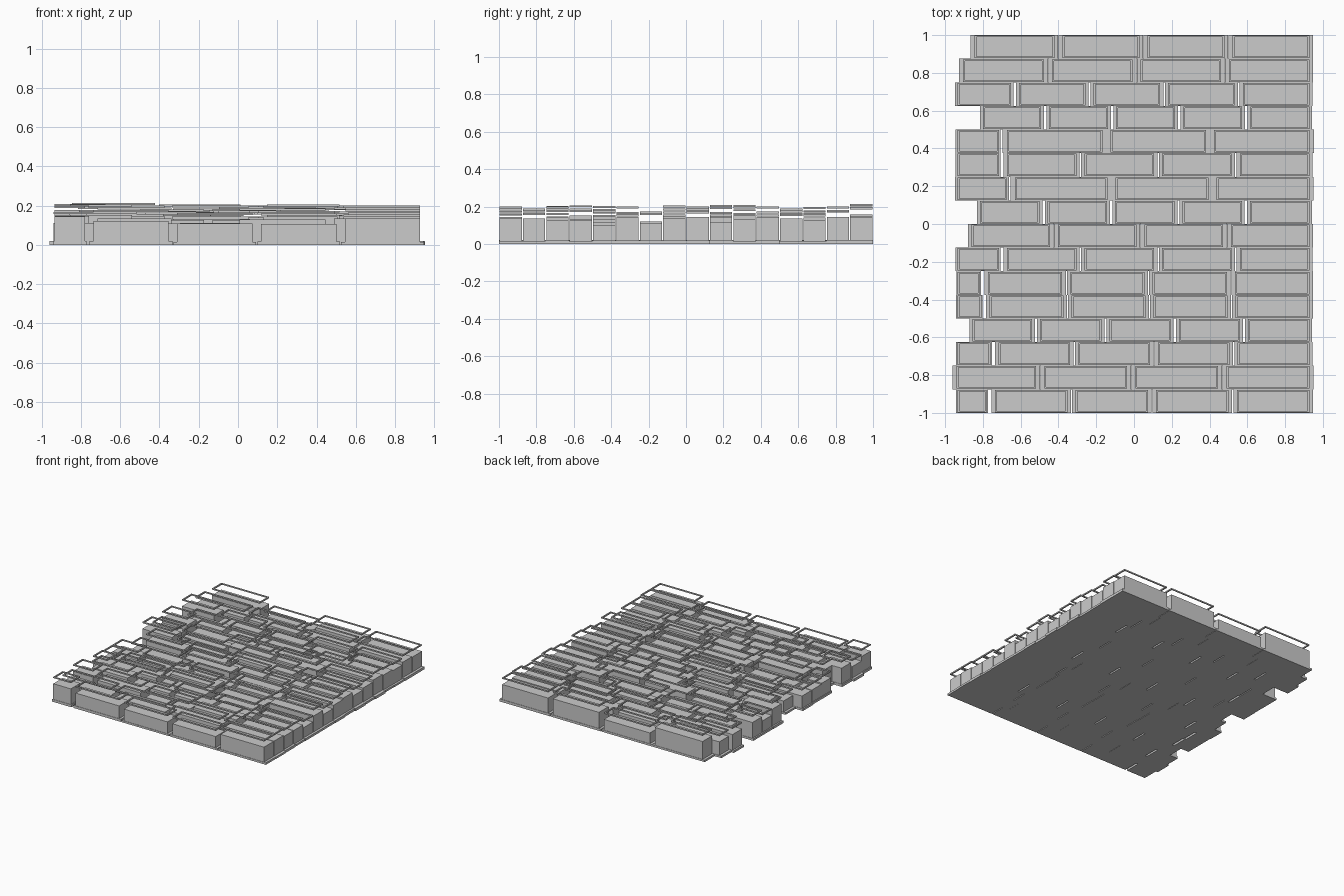
import bpy, bmesh, random

if "Cube" in bpy.data.objects:
    bpy.data.objects.remove(bpy.data.objects["Cube"])

random.seed(4)

# each row, front to back: (brick pitch, left limit, height of the right-end ring)
ROWS = [(.427, -.935, .19), (.482, -.94, .19), (.422, -.935, .18), (.367, -.855, .18),
        (.434, -.935, .155), (.436, -.935, .20), (.411, -.935, .165), (.458, -.86, .19),
        (.357, -.815, .20), (.534, -.935, .17), (.411, -.935, .185), (.548, -.935, .20),
        (.355, -.80, .19), (.395, -.935, .18), (.468, -.905, .20), (.450, -.845, .195)]
RIGHT, GAP, PITCH_Y = .928, .043, .125
BODY_Y = .119          # depth of one brick
DROP = .055            # distance from floating rim top to brick top


def new_object(name, bm):
    bmesh.ops.recalc_face_normals(bm, faces=bm.faces)
    mesh = bpy.data.meshes.new(name)
    bm.to_mesh(mesh)
    bm.free()
    obj = bpy.data.objects.new(name, mesh)
    bpy.context.collection.objects.link(obj)
    return obj


def box(bm, x0, x1, y0, y1, z0, z1):
    vs = bmesh.ops.create_cube(bm, size=1)["verts"]
    for v in vs:
        v.co = ((x0 + x1) / 2 + v.co.x * (x1 - x0),
                (y0 + y1) / 2 + v.co.y * (y1 - y0),
                (z0 + z1) / 2 + v.co.z * (z1 - z0))


def frame(bm, x0, x1, y0, y1, z0, z1, wx, wy):
    """Rectangular ring with mitred-style continuous loops."""
    loops = []
    for ax, ay, z in ((0, 0, z0), (0, 0, z1), (wx, wy, z1), (wx, wy, z0)):
        loops.append([bm.verts.new((x, y, z)) for x, y in
                      ((x0 + ax, y0 + ay), (x1 - ax, y0 + ay),
                       (x1 - ax, y1 - ay), (x0 + ax, y1 - ay))])
    for i in range(4):
        a, b = loops[i], loops[(i + 1) % 4]
        for k in range(4):
            n = (k + 1) % 4
            bm.faces.new((a[k], a[n], b[n], b[k]))


for r, (pitch, left, right_z) in enumerate(ROWS):
    yc = -1 + PITCH_Y * (r + .5)
    y0, y1 = yc - BODY_Y / 2, yc + BODY_Y / 2
    bricks, bases, rims = bmesh.new(), bmesh.new(), bmesh.new()
    x1, first = RIGHT, True
    while x1 - left > .06:
        x0 = max(x1 - (pitch - GAP), left)
        if x0 - left < .04:
            x0 = left
        rim_z = right_z if first else random.uniform(.155, .21)
        if r == 15 and x0 == left:
            rim_z = .213
        # solid brick
        box(bricks, x0, x1, y0, y1, 0, rim_z - DROP)
        # low flange round the foot of the brick
        f = .048 * (x1 - x0)
        frame(bases, x0 - f, x1 + f, yc - PITCH_Y / 2, yc + PITCH_Y / 2,
              0, random.uniform(.014, .021), f, (PITCH_Y - BODY_Y) / 2)
        # thin floating rim above the brick
        frame(rims, x0, x1, y0, y1, rim_z - .01, rim_z, .01, .008)
        x1, first = x0 - GAP, False
    new_object(f"brick_row_{r + 1}", bricks)
    new_object(f"base_flange_row_{r + 1}", bases)
    new_object(f"floating_rim_row_{r + 1}", rims)
